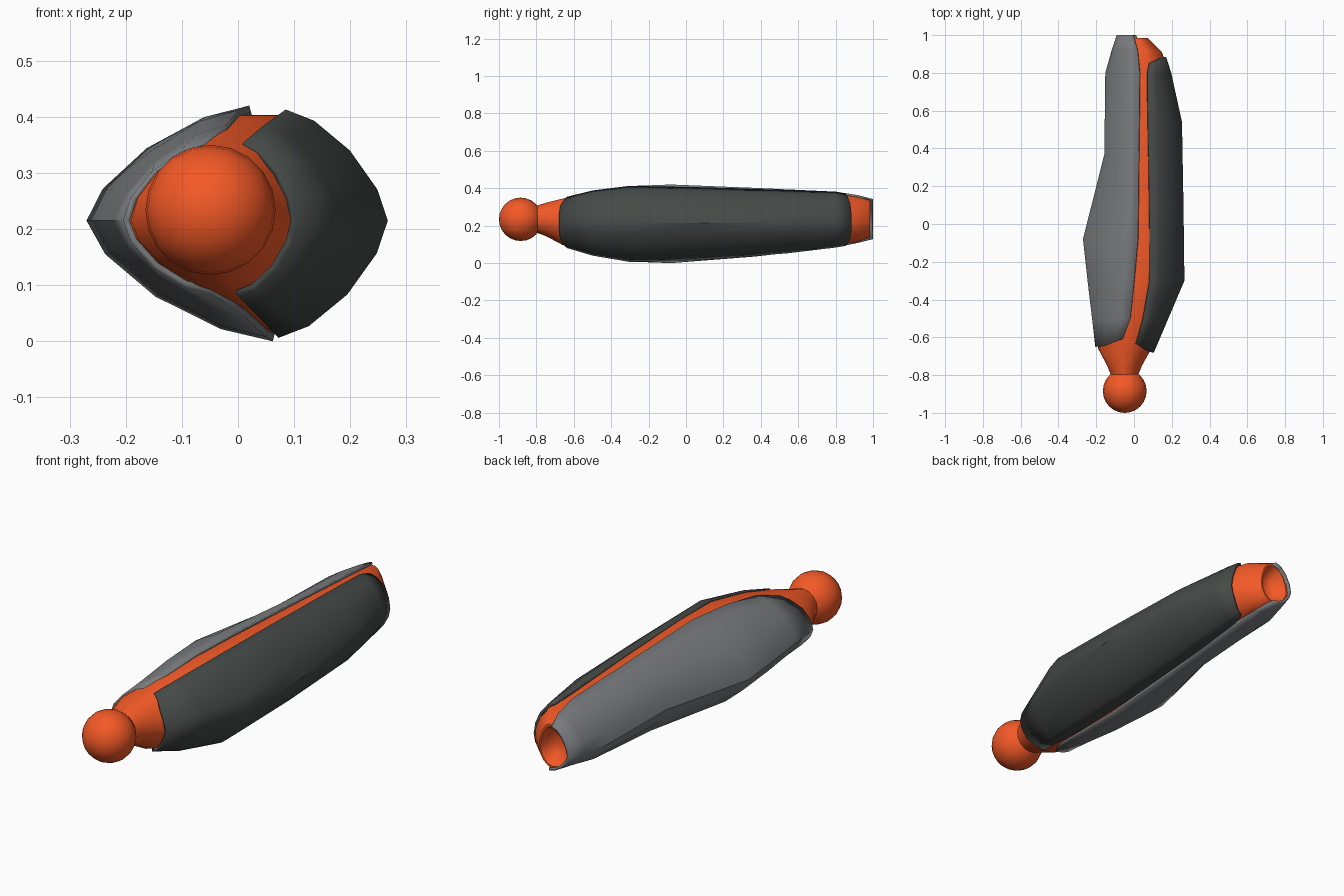
import bpy, bmesh
from math import sin, cos, pi
from mathutils import Vector

STEPS = 8


def material(name, rgb):
    m = bpy.data.materials.new(name)
    m.diffuse_color = (*rgb, 1)
    return m


orange = material("orange", (0.9, 0.1, 0.02))
grey = material("mid_grey", (0.19, 0.2, 0.21))
dark = material("dark_grey", (0.06, 0.07, 0.065))


def half(y, x_top, x_mid, x_bot, z_top, z_bot, n=1.5, pull=0.0):
    """Half cross-section from the top edge round the side to the bottom edge."""
    zm = 0.215 if n < 1.9 else (z_top + z_bot) / 2
    pts = []
    for i in range(STEPS + 1):
        a = pi * i / STEPS
        c, s = abs(cos(a)) ** (2 / n), max(0, sin(a)) ** (2 / n)
        top = i <= STEPS / 2
        xe, ze = (x_top, z_top) if top else (x_bot, z_bot)
        pts.append(Vector((xe + (x_mid - xe) * s, y + pull * c ** 4, zm + (ze - zm) * c)))
    return pts


def loft(name, rows, mat, closed=False, flip=False):
    bm = bmesh.new()
    grid = [[bm.verts.new(p) for p in r] for r in rows]
    k = len(grid[0])
    for a, b in zip(grid, grid[1:]):
        for j in range(k if closed else k - 1):
            q = (j + 1) % k
            f = [a[j], b[j], b[q], a[q]]
            bm.faces.new(f[::-1] if flip else f)
    if closed:
        bm.faces.new(grid[0])
        bm.faces.new(grid[-1])
        bmesh.ops.recalc_face_normals(bm, faces=bm.faces)
    me = bpy.data.meshes.new(name)
    bm.to_mesh(me)
    bm.free()
    ob = bpy.data.objects.new(name, me)
    bpy.context.collection.objects.link(ob)
    me.materials.append(mat)
    return ob


def smooth(ob, angle=35):
    bpy.ops.object.select_all(action='DESELECT')
    ob.select_set(True)
    bpy.context.view_layer.objects.active = ob
    bpy.ops.object.shade_smooth_by_angle(angle=angle * pi / 180)


def shell(name, sections, mat, flip):
    ob = loft(name, [half(*s) for s in sections], mat, flip=flip)
    smooth(ob)
    sol = ob.modifiers.new("thickness", 'SOLIDIFY')
    sol.thickness = 0.012
    sol.offset = -1


# Outer shells: y, top edge x, side x, bottom edge x, top z, bottom z, exponent, end pull
shell("left_shell", [
    (-0.65, -0.06, -0.205, -0.05, 0.35, 0.085, 1.6, 0.04),
    (-0.50, -0.02, -0.222, 0.01, 0.385, 0.045, 1.5),
    (-0.30, 0.00, -0.246, 0.05, 0.412, 0.008, 1.5),
    (-0.08, 0.02, -0.27, 0.062, 0.42, 0.0, 1.5),
    (0.37, 0.025, -0.157, 0.062, 0.402, 0.035, 1.6),
    (0.80, 0.03, -0.152, 0.06, 0.382, 0.085, 1.7),
    (0.92, 0.018, -0.118, 0.045, 0.363, 0.108, 1.7),
    (1.00, -0.005, -0.092, 0.01, 0.342, 0.128, 1.7)], grey, False)

shell("right_shell", [
    (-0.68, 0.01, 0.105, 0.0, 0.355, 0.08, 1.6, 0.045),
    (-0.50, 0.05, 0.182, 0.04, 0.388, 0.04, 1.5),
    (-0.30, 0.085, 0.267, 0.072, 0.413, 0.006, 1.5),
    (0.10, 0.082, 0.262, 0.072, 0.405, 0.018, 1.55),
    (0.54, 0.075, 0.254, 0.072, 0.391, 0.052, 1.6),
    (0.80, 0.072, 0.197, 0.072, 0.382, 0.083, 1.65),
    (0.885, 0.085, 0.17, 0.085, 0.37, 0.092, 1.7, -0.03)], dark, True)

# Inner core: y, left x, top left x, top right x, right x, bottom x, top z, bottom z, exponent
core = [
    (-0.80, -0.122, -0.05, -0.05, 0.022, -0.05, 0.307, 0.163, 2.0),
    (-0.75, -0.142, -0.05, -0.05, 0.042, -0.05, 0.322, 0.145, 2.0),
    (-0.66, -0.19, -0.05, 0.0, 0.092, -0.02, 0.345, 0.097, 1.7),
    (-0.50, -0.207, -0.03, 0.05, 0.165, 0.02, 0.378, 0.058, 1.5),
    (-0.30, -0.228, 0.0, 0.085, 0.247, 0.06, 0.402, 0.022, 1.5),
    (-0.08, -0.25, 0.015, 0.085, 0.247, 0.065, 0.403, 0.017, 1.5),
    (0.37, -0.142, 0.02, 0.08, 0.235, 0.065, 0.389, 0.05, 1.55),
    (0.54, -0.14, 0.02, 0.08, 0.236, 0.065, 0.382, 0.066, 1.6),
    (0.80, -0.137, 0.02, 0.075, 0.183, 0.065, 0.37, 0.098, 1.65),
    (0.91, -0.108, 0.01, 0.065, 0.148, 0.05, 0.355, 0.112, 1.7),
    (0.985, -0.083, -0.01, 0.02, 0.072, 0.0, 0.336, 0.134, 1.8)]
rows = []
for y, xl, tl, tr, xr, xb, zt, zb, n in core:
    left = half(y, tl, xl, xb - 0.004, zt, zb, n)
    right = half(y, tr, xr, xb + 0.004, zt, zb, n)
    rows.append(left + right[::-1])

# Concave socket in the rear end of the core
centre = sum(rows[-1], Vector()) / len(rows[-1])
rim = rows[-1]
for scale, depth in ((0.9, 0.0), (0.75, 0.03), (0.5, 0.055), (0.2, 0.065)):
    rows.append([centre + (p - centre) * scale - Vector((0, depth, 0)) for p in rim])
smooth(loft("inner_core", rows, orange, closed=True))

# Ball joint at the front
bpy.ops.mesh.primitive_uv_sphere_add(segments=20, ring_count=12, radius=0.116,
                                     location=(-0.049, -0.884, 0.234),
                                     rotation=(pi / 2, 0, 0))
ball = bpy.context.object
ball.name = "ball_joint"
ball.data.materials.append(orange)
smooth(ball)
